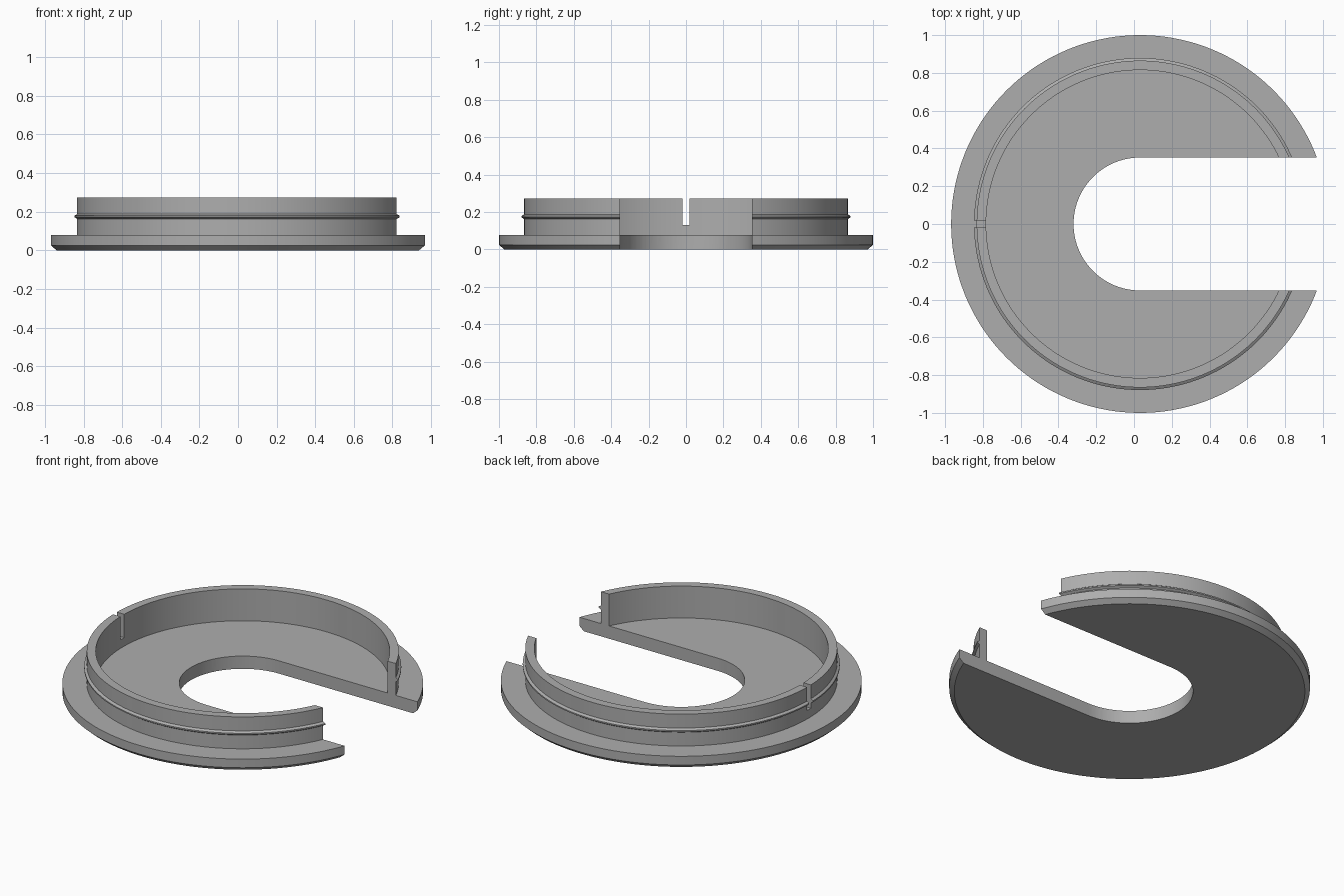
import bpy
import bmesh
import math

cube = bpy.data.objects.get("Cube")
if cube:
    bpy.data.objects.remove(cube, do_unlink=True)

CX = 0.032          # axis of the disc
SLOT = 0.352        # half width of the open slot
PLATE = 0.078       # plate thickness
TOP = 0.273         # rim height
R_OUT, R_IN = 0.865, 0.815

grey = bpy.data.materials.new("mid_grey")
grey.use_nodes = True
colour = (0.42, 0.42, 0.42, 1)
grey.diffuse_color = colour
grey.node_tree.nodes["Principled BSDF"].inputs["Base Color"].default_value = colour


def add_object(name, bm):
    bmesh.ops.recalc_face_normals(bm, faces=bm.faces[:])
    mesh = bpy.data.meshes.new(name)
    bm.to_mesh(mesh)
    bm.free()
    mesh.materials.append(grey)
    obj = bpy.data.objects.new(name, mesh)
    bpy.context.collection.objects.link(obj)
    return obj


def lathe(name, profile, steps=144):
    bm = bmesh.new()
    verts = [bm.verts.new((CX + r, 0, z)) for r, z in profile]
    edges = [bm.edges.new(pair) for pair in zip(verts, verts[1:])]
    bmesh.ops.spin(bm, geom=verts + edges, cent=(CX, 0, 0), axis=(0, 0, 1),
                   angle=math.tau, steps=steps, use_merge=False)
    bmesh.ops.remove_doubles(bm, verts=bm.verts[:], dist=0.0001)
    return add_object(name, bm)


def prism(name, outline, z0, z1):
    bm = bmesh.new()
    face = bm.faces.new([bm.verts.new((x, y, z0)) for x, y in outline])
    top = bmesh.ops.extrude_face_region(bm, geom=[face])["geom"]
    bmesh.ops.translate(bm, vec=(0, 0, z1 - z0),
                        verts=[v for v in top if isinstance(v, bmesh.types.BMVert)])
    return add_object(name, bm)


# Chamfered plate, upright rim and snap bead in one turned profile
body = lathe("slotted_cap", [
    (0, 0), (0.972, 0), (1, 0.025), (1, PLATE), (R_OUT, PLATE),
    (R_OUT, 0.162), (0.879, 0.171), (0.879, 0.179), (R_OUT, 0.188),
    (R_OUT, TOP), (R_IN, TOP), (R_IN, PLATE), (0, PLATE)])

# Round-ended slot open on the left side
arc = [math.pi / 2 + math.pi * i / 48 for i in range(49)]
outline = [(CX + SLOT * math.cos(a), SLOT * math.sin(a)) for a in arc]
slot = prism("slot_cutter", outline + [(1.5, -SLOT), (1.5, SLOT)], -0.2, 0.5)

# Narrow notch in the rim opposite the slot
notch = prism("notch_cutter", [(-0.95, -0.018), (-0.7, -0.018),
                               (-0.7, 0.018), (-0.95, 0.018)], 0.13, 0.5)

bpy.ops.object.select_all(action="DESELECT")
body.select_set(True)
bpy.context.view_layer.objects.active = body
for cutter in (slot, notch):
    cutter.hide_render = True
    mod = body.modifiers.new(cutter.name, "BOOLEAN")
    mod.operation = "DIFFERENCE"
    mod.solver = "EXACT"
    mod.object = cutter
    bpy.ops.object.modifier_apply(modifier=mod.name)
    bpy.data.objects.remove(cutter, do_unlink=True)

bpy.ops.object.shade_smooth_by_angle(angle=math.radians(20))
